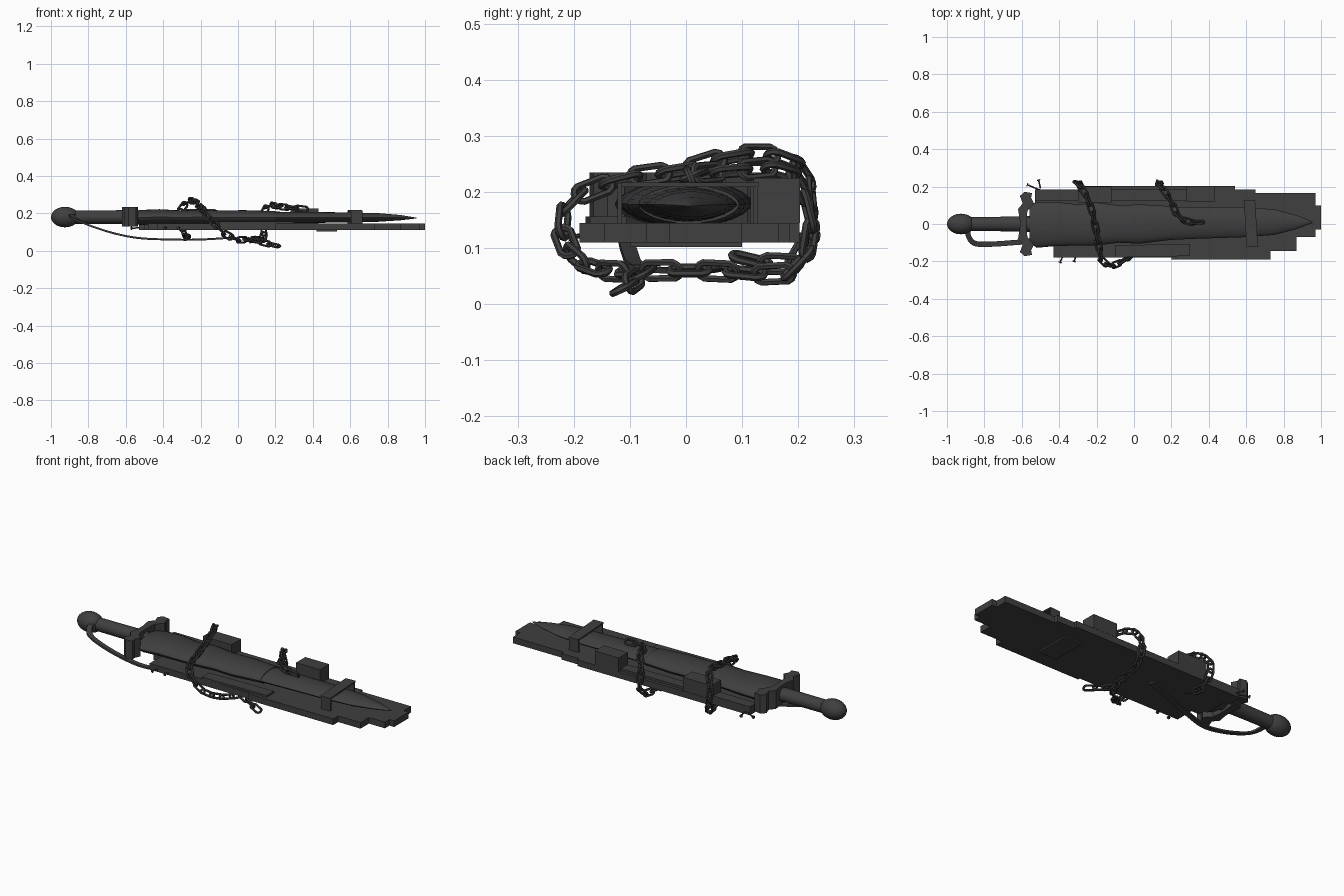
import bpy, bmesh, math
from mathutils import Vector, Matrix

cube = bpy.data.objects.get("Cube")
if cube:
    bpy.data.objects.remove(cube)


def material(name, v):
    m = bpy.data.materials.new(name)
    m.use_nodes = True
    m.diffuse_color = (v, v, v, 1)
    m.node_tree.nodes["Principled BSDF"].inputs["Base Color"].default_value = (v, v, v, 1)
    return m


GREY = material("charcoal", 0.05)


def finish(bm, name, smooth=False):
    bmesh.ops.recalc_face_normals(bm, faces=bm.faces)
    me = bpy.data.meshes.new(name)
    bm.to_mesh(me)
    bm.free()
    me.materials.append(GREY)
    ob = bpy.data.objects.new(name, me)
    bpy.context.collection.objects.link(ob)
    if smooth:
        bpy.ops.object.select_all(action="DESELECT")
        bpy.context.view_layer.objects.active = ob
        ob.select_set(True)
        bpy.ops.object.shade_smooth_by_angle(angle=math.radians(40))
    return ob


def add_box(bm, x0, x1, y0, y1, z0, z1, turn=0):
    c = Vector(((x0 + x1) / 2, (y0 + y1) / 2, (z0 + z1) / 2))
    size = Matrix.Diagonal((x1 - x0, y1 - y0, z1 - z0, 1))
    bmesh.ops.create_cube(bm, size=1, matrix=Matrix.Translation(c) @ Matrix.Rotation(turn, 4, "Z") @ size)


def box(name, *dims, turn=0):
    bm = bmesh.new()
    add_box(bm, *dims, turn=turn)
    return finish(bm, name)


def skin(bm, rings, closed=False):
    """Bridge rings of points into a tube, capped unless closed."""
    vs = [[bm.verts.new(p) for p in r] for r in rings]
    n = len(vs[0])
    for i in range(len(vs) if closed else len(vs) - 1):
        a, b = vs[i], vs[(i + 1) % len(vs)]
        for j in range(n):
            k = (j + 1) % n
            bm.faces.new((a[j], a[k], b[k], b[j]))
    if not closed:
        bm.faces.new(vs[0])
        bm.faces.new(vs[-1])


def loft(name, stations, power=1.0, sides=24):
    """Oval sections (x, y centre, half width, z centre, half height) along x."""
    rings = []
    for x, yc, w, zc, h in stations:
        ring = []
        for i in range(sides):
            a = 2 * math.pi * i / sides
            s = math.sin(a)
            ring.append((x, yc + w * math.cos(a), zc + h * math.copysign(abs(s) ** power, s)))
        rings.append(ring)
    bm = bmesh.new()
    skin(bm, rings)
    return finish(bm, name, True)


def spline(points, step):
    """Evenly spaced points on a smooth path through the given points."""
    p = [Vector(q) for q in points]
    p = [p[0] * 2 - p[1]] + p + [p[-1] * 2 - p[-2]]
    fine = []
    for a, b, c, d in zip(p, p[1:], p[2:], p[3:]):
        for i in range(40):
            t = i / 40
            fine.append(0.5 * (2 * b + (c - a) * t + (2 * a - 5 * b + 4 * c - d) * t ** 2
                               + (3 * b - a - 3 * c + d) * t ** 3))
    out, run = [fine[0]], 0
    for a, b in zip(fine, fine[1:]):
        run += (b - a).length
        if run >= step:
            out.append(b)
            run -= step
    return out


def add_link(bm, centre, along, roll):
    """One oval chain link with round wire."""
    half, radius, wire = 0.02, 0.016, 0.0065
    turn = along.to_track_quat("X", "Z").to_matrix().to_4x4()
    frame = Matrix.Translation(centre) @ turn @ Matrix.Rotation(roll, 4, "X")
    rings = []
    for i in range(12):
        a = math.pi * (i + 0.5) / 6
        out = Vector((math.cos(a), math.sin(a), 0))
        mid = out * radius + Vector((math.copysign(half, out.x), 0, 0))
        rings.append([frame @ (mid + wire * (out * math.cos(b) + Vector((0, 0, math.sin(b)))))
                      for b in (j * math.pi / 3 for j in range(6))])
    skin(bm, rings, closed=True)


def chain(name, points):
    bm = bmesh.new()
    pts = spline(points, 0.052)
    for i, (a, b) in enumerate(zip(pts, pts[1:])):
        add_link(bm, (a + b) / 2, b - a, 0.4 + (i % 2) * math.pi / 2)
    return finish(bm, name, True)


# Sword: pommel, grip, wrapped upper blade and pointed blade
R = 0.055
loft("pommel", [(-0.925 - 0.075 * math.cos(a), 0, R * max(math.sin(a), 0.02), 0.18, R * max(math.sin(a), 0.02))
                for a in (i * math.pi / 12 for i in range(13))])
loft("grip", [(-0.89, 0, 0.036, 0.18, 0.036), (-0.75, 0, 0.038, 0.18, 0.036), (-0.56, 0, 0.042, 0.18, 0.037)])
loft("blade", [(-0.55, 0, 0.1, 0.178, 0.03), (0, 0, 0.095, 0.178, 0.032), (0.3, 0.005, 0.085, 0.178, 0.03),
               (0.6, 0.01, 0.08, 0.178, 0.027), (0.75, 0.01, 0.068, 0.178, 0.023),
               (0.87, 0.01, 0.037, 0.177, 0.014), (0.955, 0.01, 0.002, 0.175, 0.002)], 1.4)
loft("blade_wrap", [(-0.56, 0, 0.1, 0.178, 0.035), (-0.52, -0.005, 0.122, 0.178, 0.04),
                    (-0.42, 0, 0.118, 0.18, 0.042), (-0.3, -0.005, 0.11, 0.178, 0.037),
                    (-0.2, 0, 0.115, 0.18, 0.041), (-0.08, 0, 0.1, 0.178, 0.037),
                    (0.03, 0, 0.105, 0.178, 0.039), (0.2, 0.005, 0.09, 0.178, 0.034)], 1.1)

# Guard: scalloped block, mirrored across its middle
half = [(-0.575, 0.02), (-0.57, 0.07), (-0.535, 0.11), (-0.55, 0.14), (-0.545, 0.165),
        (-0.585, 0.172), (-0.61, 0.15), (-0.595, 0.11), (-0.62, 0.08), (-0.61, 0.02)]
outline = half + [(x, -y) for x, y in reversed(half)]
bm = bmesh.new()
# half outline runs from the front edge out to the tip and back
skin(bm, [[(x, s * y, z) for x, y in half + [(-0.61, 0), (-0.575, 0)]]
          for s, z in ((1, 0.13), (1, 0.235))])
skin(bm, [[(x, -y, z) for x, y in half + [(-0.61, 0), (-0.575, 0)]] for z in (0.13, 0.235)])
finish(bm, "guard")

# Backing board: planks with staggered ends (x0, x1, y0, y1)
planks = [(0.2, 0.73, -0.19, -0.175), (-0.43, 0.73, -0.178, -0.145), (-0.43, 0.87, -0.145, -0.07),
          (-0.48, 0.97, -0.07, -0.03), (-0.5, 1.0, -0.03, 0.1), (-0.53, 0.97, 0.1, 0.165),
          (-0.53, 0.65, 0.165, 0.185), (-0.29, 0.54, 0.185, 0.202)]
for i, (x0, x1, y0, y1) in enumerate(planks):
    box("plank_%d" % (i + 1), x0, x1, y0, y1, 0.11, 0.145)

# Small battens above and below the planks
box("upper_batten", -0.53, 0.28, 0.125, 0.185, 0.145, 0.158)
box("lower_batten", 0.42, 0.53, -0.1, 0.1, 0.102, 0.11)
box("front_batten", -0.1, 0.3, -0.175, -0.11, 0.145, 0.156, turn=0.02)

# Raised blocks along the back edge
box("rear_block", -0.3, -0.12, 0.115, 0.2, 0.145, 0.222)
box("middle_block", 0.28, 0.43, 0.12, 0.203, 0.145, 0.225)

# Bracket over the blade, slightly turned
bm = bmesh.new()
add_box(bm, 0.595, 0.655, -0.122, 0.128, 0.209, 0.217, turn=0.06)
add_box(bm, 0.585, 0.645, 0.12, 0.128, 0.14, 0.215)
add_box(bm, 0.605, 0.665, -0.122, -0.114, 0.14, 0.215)
finish(bm, "bracket")

# Loose strap from the pommel, sagging beneath the board
path = spline([(-0.87, 0.03, 0.2), (-0.89, -0.04, 0.19), (-0.86, -0.1, 0.165), (-0.78, -0.108, 0.13),
               (-0.65, -0.1, 0.09), (-0.52, -0.085, 0.067), (-0.36, -0.03, 0.06), (-0.2, 0.03, 0.06),
               (-0.03, 0.08, 0.07)], 0.02)
rings = []
for i, p in enumerate(path):
    t = (path[min(i + 1, len(path) - 1)] - path[max(i - 1, 0)]).normalized()
    side = t.cross(Vector((0, 0, 1))).normalized()
    up = side.cross(t)
    rings.append([p + side * a + up * b for a, b in ((-0.014, -0.005), (0.014, -0.005), (0.014, 0.005), (-0.014, 0.005))])
bm = bmesh.new()
skin(bm, rings)
finish(bm, "strap", True)

# Chain wound over the wrap, under the board and back over the top
chain("long_chain", [(-0.27, 0.09, 0.085), (-0.28, 0.19, 0.07), (-0.3, 0.222, 0.14), (-0.31, 0.222, 0.21),
                     (-0.27, 0.18, 0.26), (-0.23, 0.09, 0.265), (-0.21, 0.0, 0.24), (-0.19, -0.1, 0.225),
                     (-0.175, -0.19, 0.195), (-0.13, -0.222, 0.15), (-0.07, -0.205, 0.09), (0.0, -0.15, 0.06),
                     (0.07, -0.07, 0.06), (0.1, 0.05, 0.06), (0.13, 0.18, 0.055), (0.14, 0.222, 0.11),
                     (0.13, 0.215, 0.18), (0.16, 0.18, 0.24), (0.2, 0.12, 0.24), (0.23, 0.05, 0.235),
                     (0.29, 0.01, 0.23), (0.37, 0.01, 0.22)])
chain("chain_tail", [(0.07, -0.07, 0.06), (0.13, -0.09, 0.045), (0.19, -0.11, 0.03), (0.25, -0.13, 0.018)])

# Bent nails sticking out of the board ends
nails = [(-0.5, 0.18, -0.57, 0.21), (-0.5, 0.19, -0.51, 0.235), (-0.38, -0.17, -0.395, -0.205), (-0.31, -0.17, -0.32, -0.2)]
for i, (x0, y0, x1, y1) in enumerate(nails):
    a, b = Vector((x0, y0, 0.125)), Vector((x1, y1, 0.12))
    turn = (b - a).to_track_quat("Z", "Y").to_matrix().to_4x4()
    bm = bmesh.new()
    for r, d, c in ((0.004, (b - a).length, (a + b) / 2), (0.009, 0.005, b)):
        bmesh.ops.create_cone(bm, cap_ends=True, segments=8, radius1=r, radius2=r, depth=d,
                              matrix=Matrix.Translation(c) @ turn)
    finish(bm, "nail_%d" % (i + 1))
